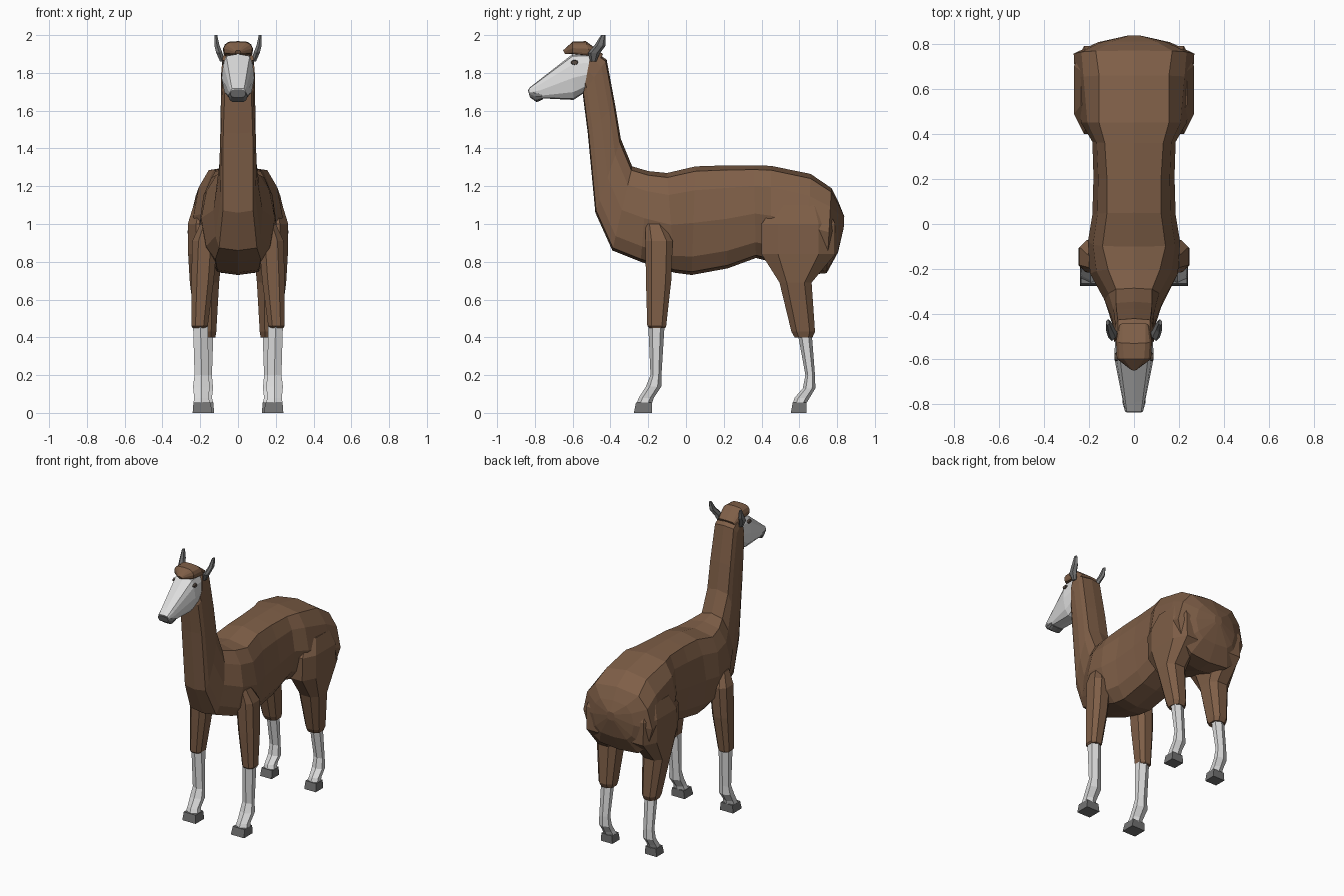
import bpy, bmesh, math
from mathutils import Vector


def material(name, rgb):
    m = bpy.data.materials.new(name)
    m.diffuse_color = (*rgb, 1)
    return m


BROWN = material("brown_wool", (0.21, 0.113, 0.063))
PALE = material("pale_grey_skin", (0.72, 0.72, 0.72))
GREY = material("dark_grey", (0.17, 0.17, 0.17))
EYE = material("eye_brown", (0.10, 0.075, 0.06))


def loft(name, rings, mat, mirror=False):
    """Skin a list of equal-length point rings and cap both ends."""
    bm = bmesh.new()
    rows = [[bm.verts.new(p) for p in ring] for ring in rings]
    n = len(rows[0])
    for a, b in zip(rows, rows[1:]):
        for i in range(n):
            j = (i + 1) % n
            bm.faces.new((a[i], a[j], b[j], b[i]))
    bm.faces.new(rows[0])
    bm.faces.new(rows[-1])
    bmesh.ops.recalc_face_normals(bm, faces=bm.faces[:])
    me = bpy.data.meshes.new(name)
    bm.to_mesh(me)
    bm.free()
    me.materials.append(mat)
    ob = bpy.data.objects.new(name, me)
    bpy.context.collection.objects.link(ob)
    if mirror:
        mod = ob.modifiers.new("mirror", 'MIRROR')
        mod.use_axis[0] = True
    return ob


def spine_ring(ty, tz, by, bz, wt, w, wb):
    """Symmetric ring from a top point, a bottom point and three half widths."""
    half = [(wt, 0.955), (wt + (w - wt) * 0.65, 0.78), (w, 0.48),
            (wb + (w - wb) * 0.65, 0.17), (wb, 0.03)]
    prof = [(0, 1)] + half + [(0, 0)] + [(-x, f) for x, f in reversed(half)]
    return [Vector((x, by + (ty - by) * f, bz + (tz - bz) * f)) for x, f in prof]


def leg_ring(z, y0, y1, x0, x1, sides):
    """Horizontal ring filling a box: 4 = square, 6 = hexagon, 8 = chamfered."""
    if sides == 4:
        u = [(-1, -1), (1, -1), (1, 1), (-1, 1)]
    elif sides == 6:
        u = [(0, -1), (1, -0.5), (1, 0.5), (0, 1), (-1, 0.5), (-1, -0.5)]
    else:
        u = [(-0.5, -1), (0.5, -1), (1, -0.55), (1, 0.55),
             (0.5, 1), (-0.5, 1), (-1, 0.55), (-1, -0.55)]
    return [Vector(((x0 + x1) / 2 + a * (x1 - x0) / 2,
                    (y0 + y1) / 2 + b * (y1 - y0) / 2, z)) for a, b in u]


# Body and neck: one woolly tube from rump to head
loft("body_and_neck", [spine_ring(*r) for r in [
    (0.838, 1.04, 0.835, 0.98, 0.02, 0.03, 0.02),
    (0.81, 1.11, 0.805, 0.85, 0.10, 0.16, 0.10),
    (0.77, 1.19, 0.745, 0.74, 0.17, 0.268, 0.15),
    (0.66, 1.265, 0.64, 0.73, 0.155, 0.262, 0.12),
    (0.45, 1.308, 0.45, 0.80, 0.155, 0.235, 0.12),
    (0.36, 1.31, 0.37, 0.82, 0.13, 0.185, 0.11),
    (0.20, 1.31, 0.22, 0.765, 0.12, 0.18, 0.11),
    (0.05, 1.305, 0.03, 0.73, 0.12, 0.185, 0.11),
    (-0.10, 1.27, -0.06, 0.742, 0.14, 0.205, 0.11),
    (-0.20, 1.28, -0.24, 0.80, 0.115, 0.195, 0.12),
    (-0.285, 1.305, -0.39, 0.86, 0.08, 0.13, 0.10),
    (-0.345, 1.45, -0.48, 1.06, 0.08, 0.10, 0.08),
    (-0.375, 1.63, -0.52, 1.48, 0.078, 0.092, 0.078),
    (-0.42, 1.87, -0.547, 1.69, 0.072, 0.09, 0.07),
    (-0.50, 1.925, -0.54, 1.71, 0.07, 0.088, 0.06),
]], BROWN)

# Head
loft("face", [spine_ring(*r) for r in [
    (-0.48, 1.90, -0.53, 1.70, 0.06, 0.084, 0.045),
    (-0.60, 1.90, -0.595, 1.657, 0.062, 0.087, 0.045),
    (-0.79, 1.752, -0.76, 1.665, 0.038, 0.052, 0.04),
    (-0.833, 1.718, -0.822, 1.68, 0.032, 0.04, 0.035),
]], PALE)
loft("nose", [spine_ring(*r) for r in [
    (-0.765, 1.695, -0.757, 1.66, 0.04, 0.052, 0.035),
    (-0.805, 1.705, -0.79, 1.645, 0.04, 0.05, 0.03),
    (-0.838, 1.712, -0.826, 1.67, 0.03, 0.04, 0.03),
]], GREY)
loft("wool_tuft", [spine_ring(*r) for r in [
    (-0.44, 1.90, -0.46, 1.86, 0.05, 0.065, 0.05),
    (-0.53, 1.968, -0.51, 1.89, 0.05, 0.08, 0.07),
    (-0.60, 1.965, -0.60, 1.90, 0.045, 0.076, 0.07),
    (-0.65, 1.92, -0.64, 1.90, 0.008, 0.015, 0.01),
]], BROWN)

# Ears: y front, y back, z, x in, x out
loft("ears", [leg_ring(z, y0, y1, x0, x1, 6) for y0, y1, z, x0, x1 in [
    (-0.505, -0.475, 1.86, 0.07, 0.095),
    (-0.52, -0.455, 1.905, 0.082, 0.115),
    (-0.485, -0.425, 1.945, 0.098, 0.125),
    (-0.45, -0.425, 2.0, 0.11, 0.125),
]], GREY, mirror=True)

# Eyes: flat discs set on the sides of the face
eye_rings = []
for x, s in ((0.073, 1.0), (0.086, 0.8)):
    eye_rings.append([Vector((x, -0.59 + 0.02 * s * math.cos(k * math.pi / 4),
                              1.855 + 0.014 * s * math.sin(k * math.pi / 4)))
                      for k in range(8)])
loft("eyes", eye_rings, EYE, mirror=True)

# Legs: each row is z, y front, y back, x inner, x outer
LEGS = {
    "front": {
        "wool": [(1.0, -0.215, -0.12, 0.12, 0.20), (0.91, -0.215, -0.07, 0.11, 0.242),
                 (0.70, -0.212, -0.078, 0.128, 0.247), (0.46, -0.205, -0.105, 0.16, 0.247),
                 (0.45, -0.195, -0.11, 0.168, 0.24)],
        "shin": [(0.47, -0.20, -0.113, 0.16, 0.238), (0.20, -0.188, -0.13, 0.155, 0.23),
                 (0.14, -0.212, -0.13, 0.15, 0.238), (0.08, -0.25, -0.17, 0.155, 0.232),
                 (0.05, -0.262, -0.18, 0.147, 0.236)],
        "hoof": [(0.055, -0.265, -0.18, 0.145, 0.236), (0, -0.276, -0.18, 0.137, 0.24)],
    },
    "hind": {
        "wool": [(1.10, 0.47, 0.74, 0.10, 0.235), (1.0, 0.40, 0.79, 0.09, 0.266),
                 (0.84, 0.40, 0.79, 0.085, 0.264), (0.69, 0.495, 0.665, 0.10, 0.255),
                 (0.43, 0.558, 0.683, 0.115, 0.222), (0.40, 0.575, 0.67, 0.12, 0.212)],
        "shin": [(0.43, 0.59, 0.665, 0.13, 0.207), (0.20, 0.632, 0.683, 0.138, 0.205),
                 (0.13, 0.618, 0.685, 0.132, 0.21), (0.08, 0.575, 0.655, 0.138, 0.207),
                 (0.05, 0.565, 0.637, 0.13, 0.21)],
        "hoof": [(0.055, 0.565, 0.637, 0.13, 0.212), (0, 0.555, 0.637, 0.127, 0.217)],
    },
}
for where, parts in LEGS.items():
    for part, mat, sides in (("wool", BROWN, 8), ("shin", PALE, 6), ("hoof", GREY, 4)):
        loft(f"{where}_leg_{part}", [leg_ring(*r, sides) for r in parts[part]],
             mat, mirror=True)
